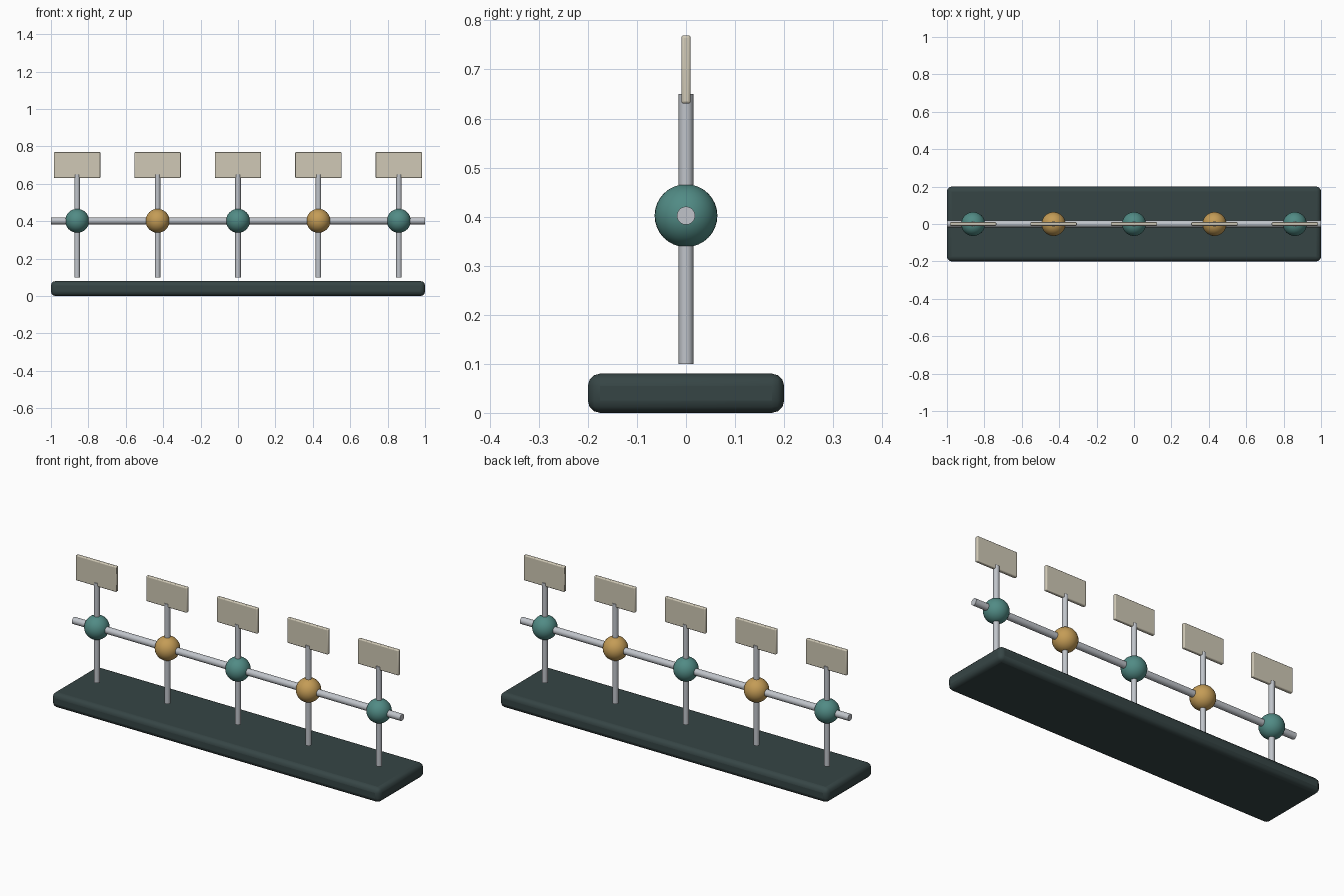
import bpy
import math

if "Cube" in bpy.data.objects:
    bpy.data.objects.remove(bpy.data.objects["Cube"])


def material(name, srgb):
    m = bpy.data.materials.new(name)
    lin = [((c / 255 + 0.055) / 1.055) ** 2.4 for c in srgb]
    m.diffuse_color = (*lin, 1)
    m.use_nodes = True
    m.node_tree.nodes["Principled BSDF"].inputs["Base Color"].default_value = m.diffuse_color
    return m


DARK = material("dark slate", (54, 69, 69))
STEEL = material("steel grey", (192, 196, 202))
TEAL = material("teal", (81, 139, 133))
GOLD = material("ochre", (196, 156, 86))
CREAM = material("cream", (208, 201, 182))


def finish(name, mat):
    ob = bpy.context.object
    ob.name = name
    ob.data.materials.append(mat)
    bpy.ops.object.shade_smooth_by_angle(angle=math.radians(35))
    return ob


def box(name, loc, size, bevel, mat):
    bpy.ops.mesh.primitive_cube_add(size=1, location=loc)
    bpy.context.object.scale = size
    bpy.ops.object.transform_apply(location=False, rotation=False, scale=True)
    ob = finish(name, mat)
    mod = ob.modifiers.new("rounded_edges", 'BEVEL')
    mod.width = bevel
    mod.segments = 3
    return ob


def cylinder(name, loc, radius, depth, mat, rot=(0, 0, 0)):
    bpy.ops.mesh.primitive_cylinder_add(vertices=24, radius=radius, depth=depth,
                                        location=loc, rotation=rot)
    return finish(name, mat)


# Base slab and long horizontal rod
box("base", (0, 0, 0.04), (2.0, 0.4, 0.08), 0.025, DARK)
cylinder("cross_rod", (0, 0, 0.402), 0.0185, 2.0, STEEL, (0, math.pi / 2, 0))

# Five stations: upright pin, ball joint and flat paddle
for i in range(5):
    x = (i - 2) * 0.43
    cylinder(f"pin_{i + 1}", (x, 0, 0.375), 0.0148, 0.55, STEEL)
    bpy.ops.mesh.primitive_uv_sphere_add(segments=32, ring_count=16, radius=0.064,
                                         location=(x, 0, 0.402))
    finish(f"ball_{i + 1}", GOLD if i % 2 else TEAL)
    box(f"paddle_{i + 1}", (x, 0, 0.7), (0.248, 0.019, 0.139), 0.005, CREAM)
